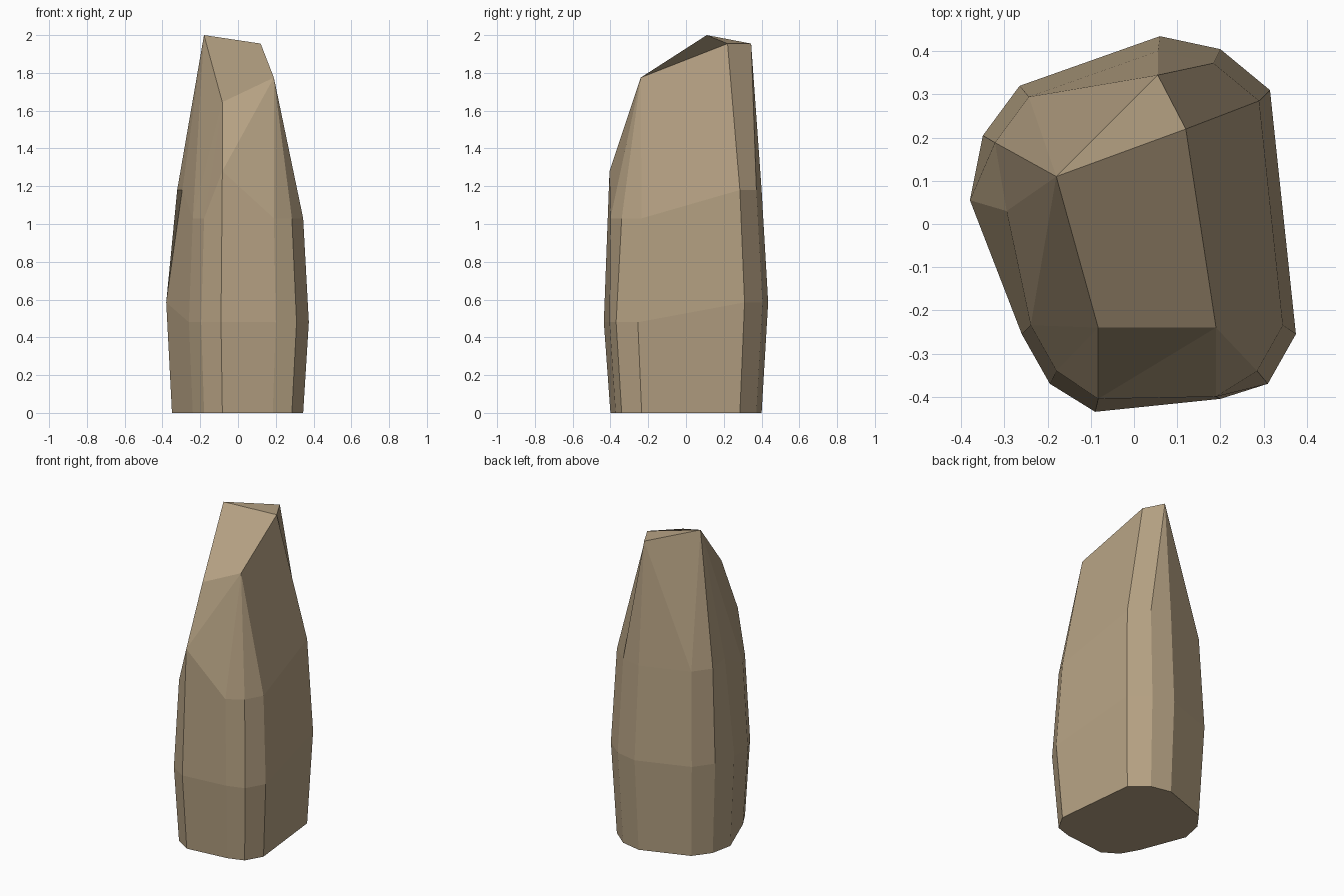
import bpy
import bmesh

default = bpy.data.objects.get("Cube")
if default:
    bpy.data.objects.remove(default, do_unlink=True)

# Stone colour
stone = bpy.data.materials.new("tan stone")
stone.use_nodes = True
colour = (0.46, 0.355, 0.225, 1)
stone.diffuse_color = colour
shader = stone.node_tree.nodes["Principled BSDF"]
shader.inputs["Base Color"].default_value = colour
shader.inputs["Roughness"].default_value = 0.9

# Widest outline of the boulder, back half first, then front half
outline = [(-.38, .055), (-.35, .205), (-.265, .32), (.06, .435), (.2, .405), (.315, .31),
           (.375, -.255), (.31, -.37), (.2, -.405), (-.09, -.435), (-.195, -.37), (-.26, -.255)]
count = len(outline)
half = count // 2
bm = bmesh.new()


def ring(scale, back_z, front_z):
    """One belt of vertices, its back half higher than its front half."""
    return [bm.verts.new((x * scale, y * scale, back_z if i < half else front_z))
            for i, (x, y) in enumerate(outline)]


# Body: base, belly and shoulder belts
base = ring(.92, 0, 0)
belly = ring(1, .585, .48)
shoulder = ring(.92, 1.18, 1.03)
shoulder[0].co = (-.295, .03, 1.18)
shoulder[8].co = (.19, -.4, 1.03)
shoulder[9].co = (-.083, -.405, 1.28)
bm.faces.new(base)
for low, high in ((base, belly), (belly, shoulder)):
    for i in range(count):
        j = (i + 1) % count
        bm.faces.new((low[i], low[j], high[j], high[i]))

# Chiselled slanted tip
peak = bm.verts.new((-.18, .11, 2))
right_crest = bm.verts.new((.12, .22, 1.955))
back_crest = bm.verts.new((.055, .345, 1.955))
right_brow = bm.verts.new((.19, -.24, 1.775))
left_brow = bm.verts.new((-.083, -.24, 1.645))
s = shoulder
facets = [
    (peak, left_brow, right_brow, right_crest), (peak, right_crest, back_crest),
    (peak, back_crest, s[2]), (peak, s[2], s[1]), (peak, s[1], s[0]),
    (peak, s[0], s[11]), (peak, s[11], left_brow),
    (left_brow, s[11], s[10]), (left_brow, s[10], s[9]),
    (left_brow, s[9], right_brow), (right_brow, s[9], s[8]),
    (right_brow, s[8], s[7]), (right_brow, s[7], s[6]),
    (right_brow, s[6], s[5], right_crest),
    (right_crest, s[5], s[4], back_crest),
    (back_crest, s[4], s[3]), (back_crest, s[3], s[2]),
]
for facet in facets:
    bm.faces.new(facet)
bmesh.ops.recalc_face_normals(bm, faces=bm.faces)

mesh = bpy.data.meshes.new("standing_rock")
bm.to_mesh(mesh)
bm.free()
mesh.materials.append(stone)
rock = bpy.data.objects.new("standing_rock", mesh)
bpy.context.collection.objects.link(rock)
